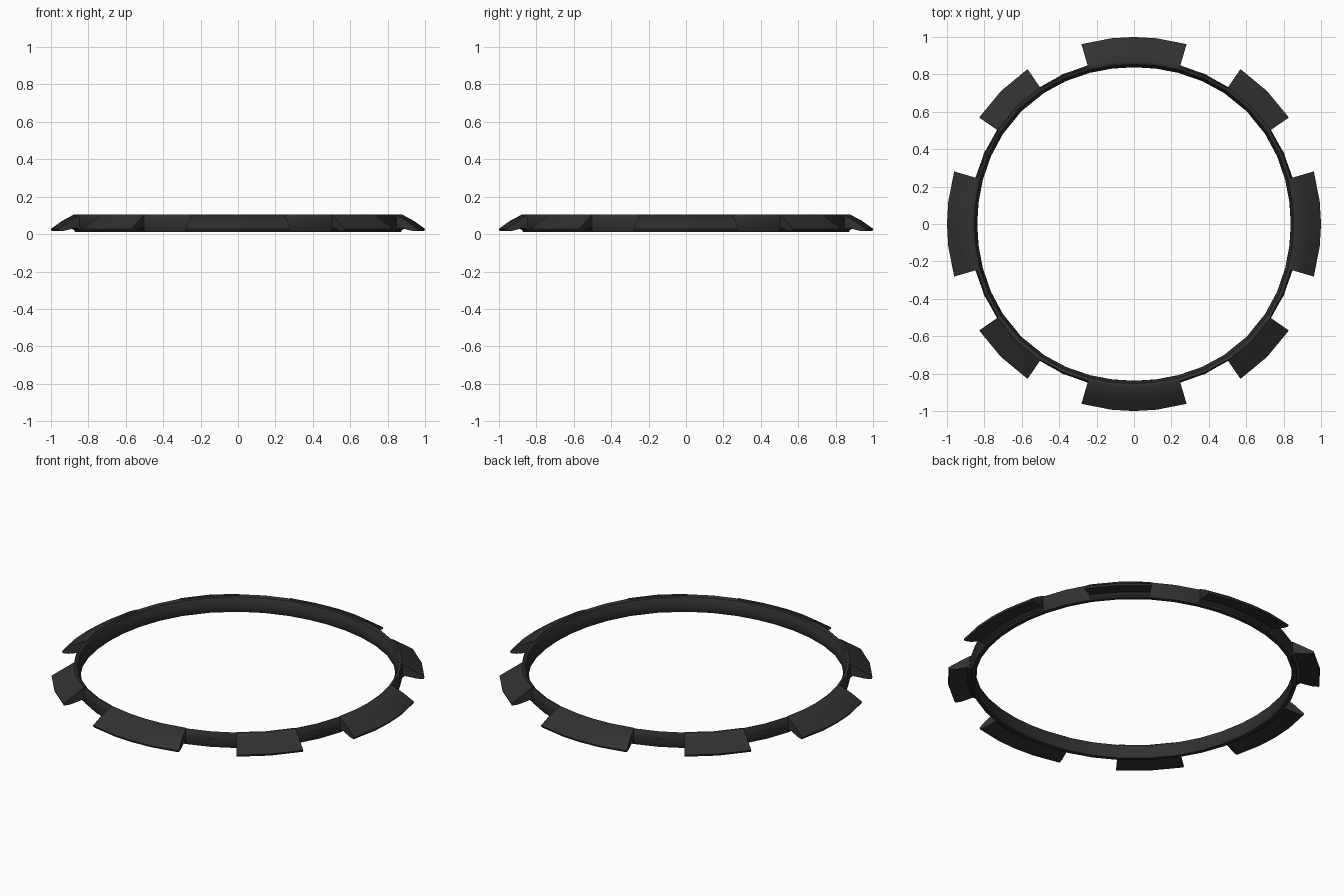
import bpy, bmesh, math

if "Cube" in bpy.data.objects:
    bpy.data.objects.remove(bpy.data.objects["Cube"])

black = bpy.data.materials.new("matte black")
black.diffuse_color = (0.03, 0.03, 0.03, 1)
black.use_nodes = True
black.node_tree.nodes["Principled BSDF"].inputs["Base Color"].default_value = black.diffuse_color


def loft(name, angles, profile, closed):
    """Sweep a closed (radius, z) section around the z axis through the given angles."""
    bm = bmesh.new()
    rings = []
    for a in angles:
        t = math.radians(a)
        rings.append([bm.verts.new((r * math.cos(t), r * math.sin(t), z))
                      for r, z in profile(a)])
    n, m = len(rings), len(rings[0])
    for i in range(n if closed else n - 1):
        p, q = rings[i], rings[(i + 1) % n]
        for j in range(m):
            k = (j + 1) % m
            bm.faces.new((p[j], q[j], q[k], p[k]))
    if not closed:
        bm.faces.new(rings[0])
        bm.faces.new(rings[-1][::-1])
    bmesh.ops.recalc_face_normals(bm, faces=bm.faces[:])
    me = bpy.data.meshes.new(name)
    bm.to_mesh(me)
    bm.free()
    me.materials.append(black)
    ob = bpy.data.objects.new(name, me)
    bpy.context.collection.objects.link(ob)
    bpy.ops.object.select_all(action='DESELECT')
    ob.select_set(True)
    bpy.context.view_layer.objects.active = ob
    bpy.ops.object.shade_smooth_by_angle(angle=math.radians(40))
    return ob


def swell(a):
    """The ring is slightly wider at the diagonals than at front, back and sides."""
    return 0.007 * (1 - math.cos(math.radians(4 * a)))


def ring_section(a):
    s = swell(a)
    return [(0.846 + s, 0.012), (0.838 + s, 0.03), (0.839 + s, 0.065),
            (0.853 + s, 0.097), (0.870 + s, 0.105), (0.880 + s * 0.6, 0.09),
            (0.881 + s * 0.6, 0.04), (0.872 + s * 0.6, 0.012)]


def tab_section(a):
    s = swell(a)
    tip = 1.0 + 0.4 * s
    return [(0.862 + s, 0.104), (0.874 + s, 0.106), (0.94, 0.071), (tip, 0.028),
            (tip - 0.004, 0.017), (0.965, 0.018), (0.90, 0.034), (0.862 + s, 0.014)]


# Continuous thin ring
quarter = [-16.3, -8, 0, 8, 16.3, 25.4, 34.5, 45, 55.5, 64.6]
loft("ring", [90 * q + a for q in range(4) for a in quarter], ring_section, True)

# Wide flared tabs on the axes, narrow ones on the diagonals, small wedges in the gaps
for q in range(4):
    b = 90 * q
    loft("wide_tab", [b + a for a in (-16.3, -7, 0, 7, 16.3)], tab_section, False)
    loft("narrow_tab", [b + a for a in (34.5, 45, 55.5)], tab_section, False)
    for g in (25.4, 64.6):
        loft("gap_wedge", [b + g - 1, b + g + 1],
             lambda a: [(0.87, 0.07), (0.887, 0.065), (0.87, 0.035)], False)
